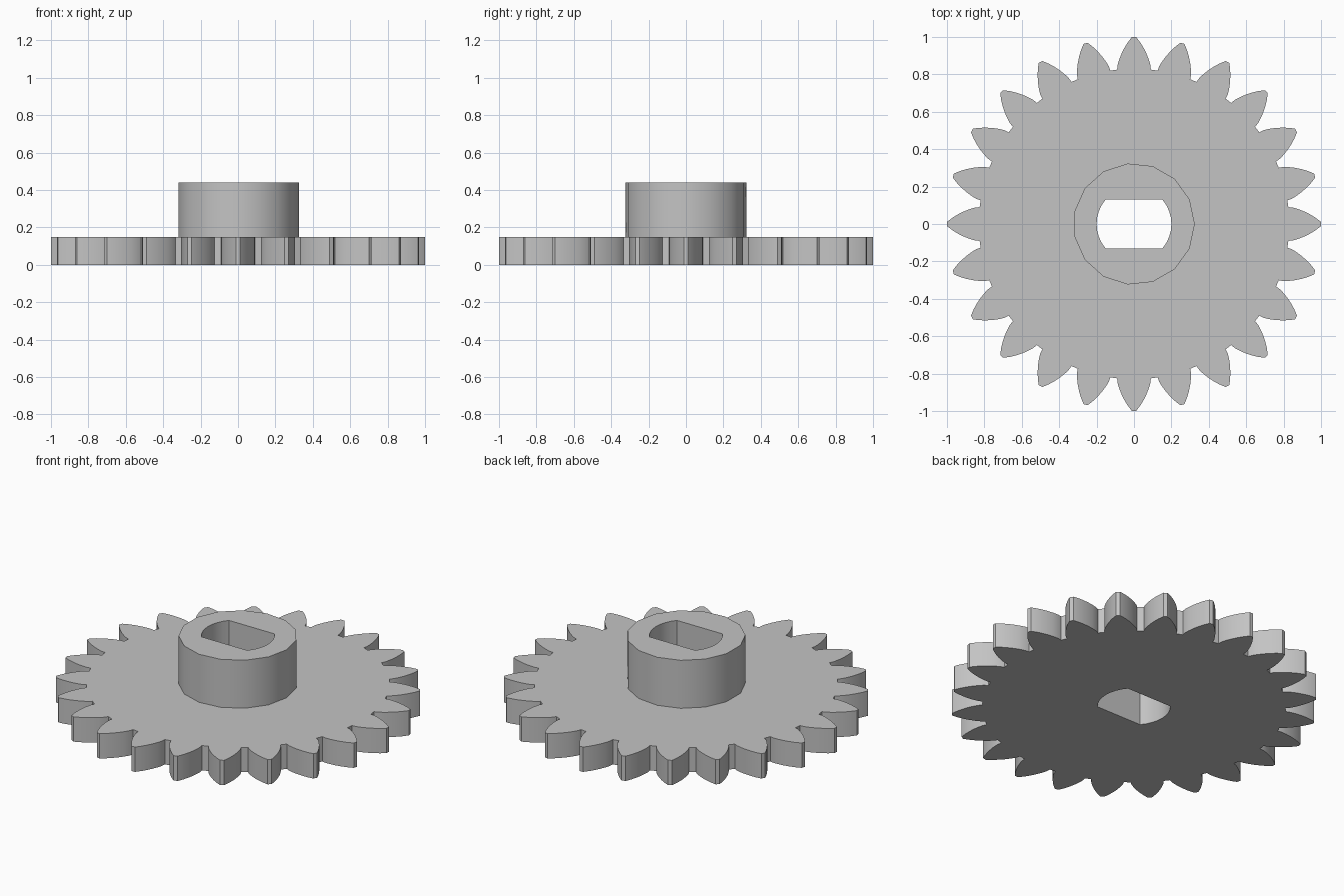
import bpy
import bmesh
from math import radians, cos, sin, asin, sqrt, pi

cube = bpy.data.objects.get("Cube")
if cube:
    bpy.data.objects.remove(cube)

TEETH = 24
PLATE_TOP = 0.15
HUB_TOP = 0.44
HUB_RADIUS = 0.325
HUB_SIDES = 15
BORE_RADIUS = 0.2
BORE_FLAT = 0.13

grey = bpy.data.materials.new("plain grey")
grey.use_nodes = True
colour = (0.55, 0.55, 0.55, 1)
grey.diffuse_color = colour
grey.node_tree.nodes["Principled BSDF"].inputs["Base Color"].default_value = colour


def gear_outline():
    # (radius, half width) up one flank of a tooth, mirrored for the other
    flank = [(0.825, 0.09), (0.85, 0.088), (0.88, 0.079), (0.91, 0.067),
             (0.94, 0.052), (0.97, 0.034), (0.99, 0.019), (1.0, 0.011)]
    tooth = [(r, -w) for r, w in flank] + [(r, w) for r, w in reversed(flank)]
    points = []
    for i in range(TEETH):
        a = 2 * pi * i / TEETH
        points += [(r * cos(a) - w * sin(a), r * sin(a) + w * cos(a)) for r, w in tooth]
    return points


def hub_outline():
    angles = [2 * pi * i / HUB_SIDES for i in range(HUB_SIDES)]
    return [(HUB_RADIUS * cos(a), HUB_RADIUS * sin(a)) for a in angles]


def bore_outline(steps=8):
    # circle with two flats: one arc on each side
    half = asin(BORE_FLAT / BORE_RADIUS)
    points = []
    for side in (0, pi):
        for i in range(steps + 1):
            a = side - half + 2 * half * i / steps
            points.append((BORE_RADIUS * cos(a), BORE_RADIUS * sin(a)))
    return points


def add_wall(bm, outline, z0, z1, inward=False):
    low = [bm.verts.new((x, y, z0)) for x, y in outline]
    high = [bm.verts.new((x, y, z1)) for x, y in outline]
    for i in range(len(outline)):
        j = (i + 1) % len(outline)
        quad = [low[i], low[j], high[j], high[i]]
        bm.faces.new(quad[::-1] if inward else quad)


def add_cap(bm, outer, inner, z, up):
    edges = []
    for outline in (outer, inner):
        ring = [bm.verts.new((x, y, z)) for x, y in outline]
        edges += [bm.edges.new((ring[i - 1], ring[i])) for i in range(len(ring))]
    result = bmesh.ops.triangle_fill(bm, edges=edges, use_beauty=True)
    for face in result["geom"]:
        if isinstance(face, bmesh.types.BMFace):
            face.normal_update()
            if (face.normal.z > 0) != up:
                face.normal_flip()


def finish(name, bm):
    bmesh.ops.remove_doubles(bm, verts=bm.verts, dist=0.0005)
    mesh = bpy.data.meshes.new(name)
    bm.to_mesh(mesh)
    bm.free()
    mesh.materials.append(grey)
    obj = bpy.data.objects.new(name, mesh)
    bpy.context.collection.objects.link(obj)
    bpy.ops.object.select_all(action="DESELECT")
    obj.select_set(True)
    bpy.context.view_layer.objects.active = obj
    bpy.ops.object.shade_smooth_by_angle(angle=radians(30))


gear, hub, bore = gear_outline(), hub_outline(), bore_outline()

# Toothed plate, open on top where the hub rises from it
bm = bmesh.new()
add_wall(bm, gear, 0, PLATE_TOP)
add_wall(bm, bore, 0, PLATE_TOP, inward=True)
add_cap(bm, gear, bore, 0, up=False)
add_cap(bm, gear, hub, PLATE_TOP, up=True)
finish("gear_plate", bm)

# Raised hub around the double-flat shaft bore
bm = bmesh.new()
add_wall(bm, hub, PLATE_TOP, HUB_TOP)
add_wall(bm, bore, PLATE_TOP, HUB_TOP, inward=True)
add_cap(bm, hub, bore, HUB_TOP, up=True)
finish("hub", bm)
